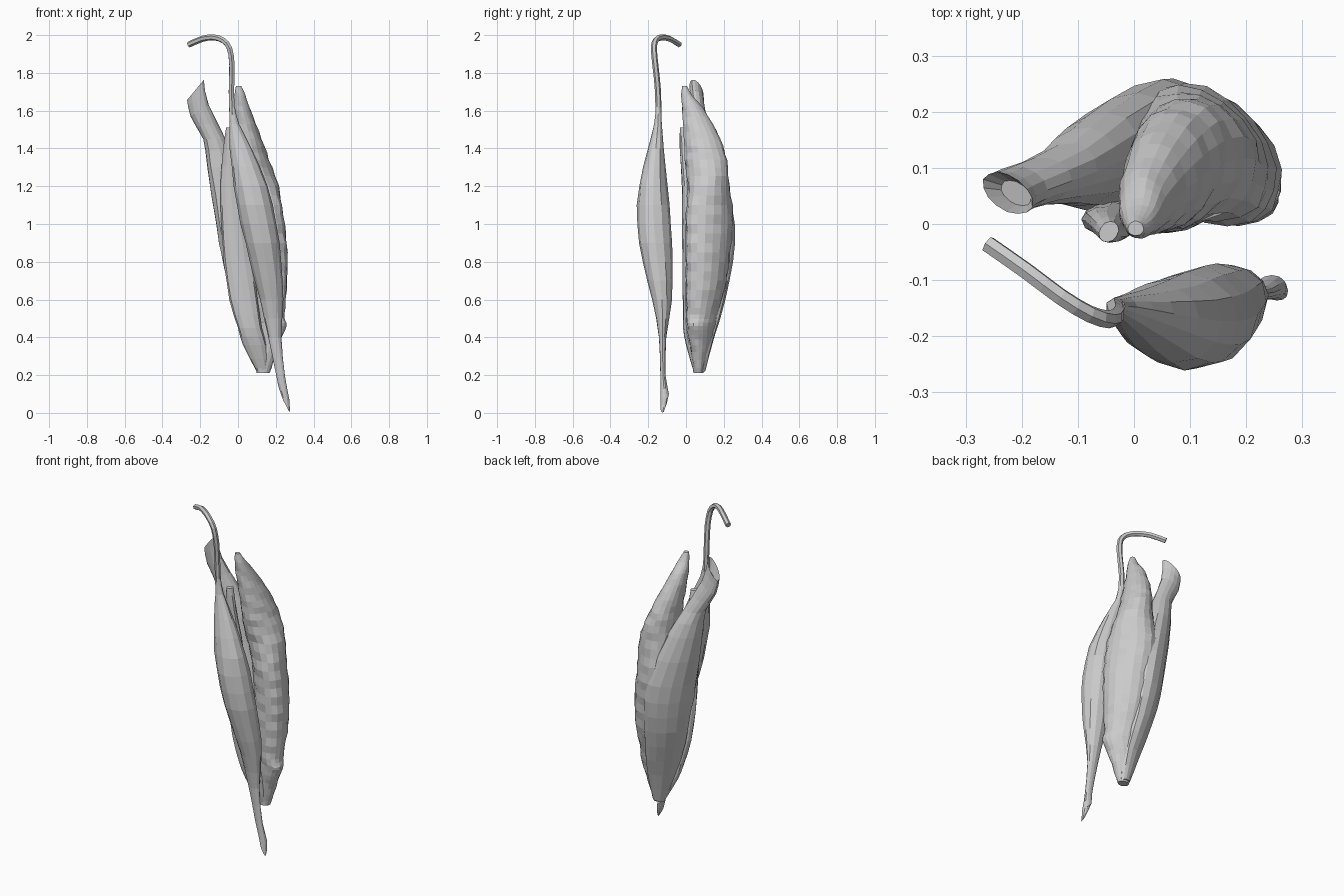
import bpy, bmesh, math, random

random.seed(4)


def catmull(p0, p1, p2, p3, t):
    return [0.5 * (2*b + (c-a)*t + (2*a-5*b+4*c-d)*t*t + (3*b-a-3*c+d)*t**3)
            for a, b, c, d in zip(p0, p1, p2, p3)]


def smooth_rows(rows, sub):
    out = []
    for i in range(len(rows) - 1):
        p = [rows[max(i-1, 0)], rows[i], rows[i+1], rows[min(i+2, len(rows)-1)]]
        out += [catmull(*p, k / sub) for k in range(sub)]
    return out + [rows[-1]]


def muscle(name, rows, sides=14, sub=2, jitter=0.0, hollow=0.0, ripple=0.0):
    """Loft of ellipses: z, centre x, centre y, radius a, radius b, turn (deg), slant."""
    bm = bmesh.new()
    rings = smooth_rows(rows, sub)
    if hollow:  # sunken mouth at the first ring
        z, x, y, a, b, r, s = rings[0]
        rings.insert(0, [z - hollow, x + 0.015, y, a * 0.6, b * 0.6, r, s])
    loops = []
    for z, x, y, a, b, rot, slant in rings:
        r = math.radians(rot)
        loop = []
        for k in range(sides):
            t = math.tau * k / sides - r
            n = 1 + random.uniform(-jitter, jitter) + ripple * math.sin(z * 60 + 3 * (t + r))
            u, v = a * n * math.cos(t), b * n * math.sin(t)
            dx, dy = u*math.cos(r) - v*math.sin(r), u*math.sin(r) + v*math.cos(r)
            loop.append(bm.verts.new((x + dx, y + dy, z + slant * dx)))
        loops.append(loop)
    for l0, l1 in zip(loops, loops[1:]):
        for k in range(sides):
            j = (k + 1) % sides
            bm.faces.new((l0[k], l0[j], l1[j], l1[k]))
    bm.faces.new(loops[0])
    bm.faces.new(loops[-1])
    bmesh.ops.recalc_face_normals(bm, faces=bm.faces)
    me = bpy.data.meshes.new(name)
    bm.to_mesh(me)
    bm.free()
    ob = bpy.data.objects.new(name, me)
    bpy.context.collection.objects.link(ob)
    return ob


# slender front muscle with its lower tendon
muscle("front_spindle_muscle", [
    (1.62, -.030, -.147, .014, .014, 0, 0),
    (1.53, -.020, -.148, .025, .020, 0, 0),
    (1.40, .015, -.160, .058, .042, 0, 0),
    (1.20, .068, -.173, .090, .075, 0, 0),
    (1.00, .110, -.170, .095, .090, 0, 0),
    (0.80, .147, -.150, .083, .080, 0, 0),
    (0.60, .178, -.127, .062, .052, 0, 0),
    (0.40, .195, -.124, .034, .020, 0, 0),
    (0.20, .225, -.122, .024, .014, 0, -.3),
    (0.10, .245, -.113, .027, .022, 0, -1),
    (0.035, .256, -.124, .018, .012, 0, -1.9)], sides=12, jitter=.03)

# hooked upper tendon
pts = smooth_rows([(-.03, -.146, 1.54), (-.035, -.148, 1.70), (-.032, -.162, 1.84),
                   (-.045, -.17, 1.93), (-.08, -.16, 1.973), (-.13, -.13, 1.988),
                   (-.19, -.085, 1.98), (-.26, -.036, 1.95)], 2)
cu = bpy.data.curves.new("hooked_tendon", 'CURVE')
cu.dimensions = '3D'
cu.bevel_depth = .016
cu.bevel_resolution = 1
cu.use_fill_caps = True
sp = cu.splines.new('POLY')
sp.points.add(len(pts) - 1)
for p, co in zip(sp.points, pts):
    p.co = (*co, 1)
sp.use_smooth = False
bpy.context.collection.objects.link(bpy.data.objects.new("hooked_tendon", cu))

# left muscle, flared at the top and wrapping round the back
muscle("left_back_muscle", [
    (1.71, -.225, .055, .050, .030, -35, 1.2),
    (1.60, -.203, .065, .050, .036, -20, .6),
    (1.45, -.125, .090, .062, .052, 25, 0),
    (1.30, -.078, .115, .098, .072, 42, 0),
    (1.00, -.002, .140, .142, .085, 45, 0),
    (0.80, .032, .136, .134, .085, 45, 0),
    (0.60, .060, .113, .114, .072, 45, 0),
    (0.40, .102, .083, .084, .055, 40, 0),
    (0.22, .130, .070, .036, .030, 30, 0)], jitter=.03, hollow=.06)

# right muscle with feathered surface
muscle("right_back_muscle", [
    (1.73, .003, -.008, .014, .013, 0, 0),
    (1.68, .010, .005, .030, .030, 0, 0),
    (1.60, .020, .040, .048, .060, 0, 0),
    (1.45, .054, .085, .072, .098, -5, 0),
    (1.30, .085, .110, .094, .114, -15, 0),
    (1.10, .118, .124, .136, .098, -50, 0),
    (0.90, .142, .120, .138, .096, -48, 0),
    (0.70, .152, .108, .124, .092, -45, 0),
    (0.52, .160, .085, .098, .070, -40, 0),
    (0.46, .170, .080, .096, .062, -35, 0),
    (0.36, .148, .078, .074, .050, -30, 0),
    (0.21, .133, .066, .034, .026, 0, 0)], sides=18, sub=4, jitter=.02, ripple=.025)

# flat inner muscle facing the gap
muscle("flat_inner_muscle", [
    (1.51, -.045, -.014, .016, .020, -40, 0),
    (1.40, -.045, -.005, .036, .026, -25, 0),
    (1.20, -.038, .008, .056, .030, 0, 0),
    (1.00, -.022, .012, .066, .032, 0, 0),
    (0.80, .000, .014, .075, .033, 0, 0),
    (0.60, .030, .015, .075, .033, 0, 0),
    (0.45, .062, .020, .062, .035, 0, 0),
    (0.36, .090, .035, .062, .035, 0, 0),
    (0.22, .130, .060, .032, .020, 0, 0)], sides=12, jitter=.03)
